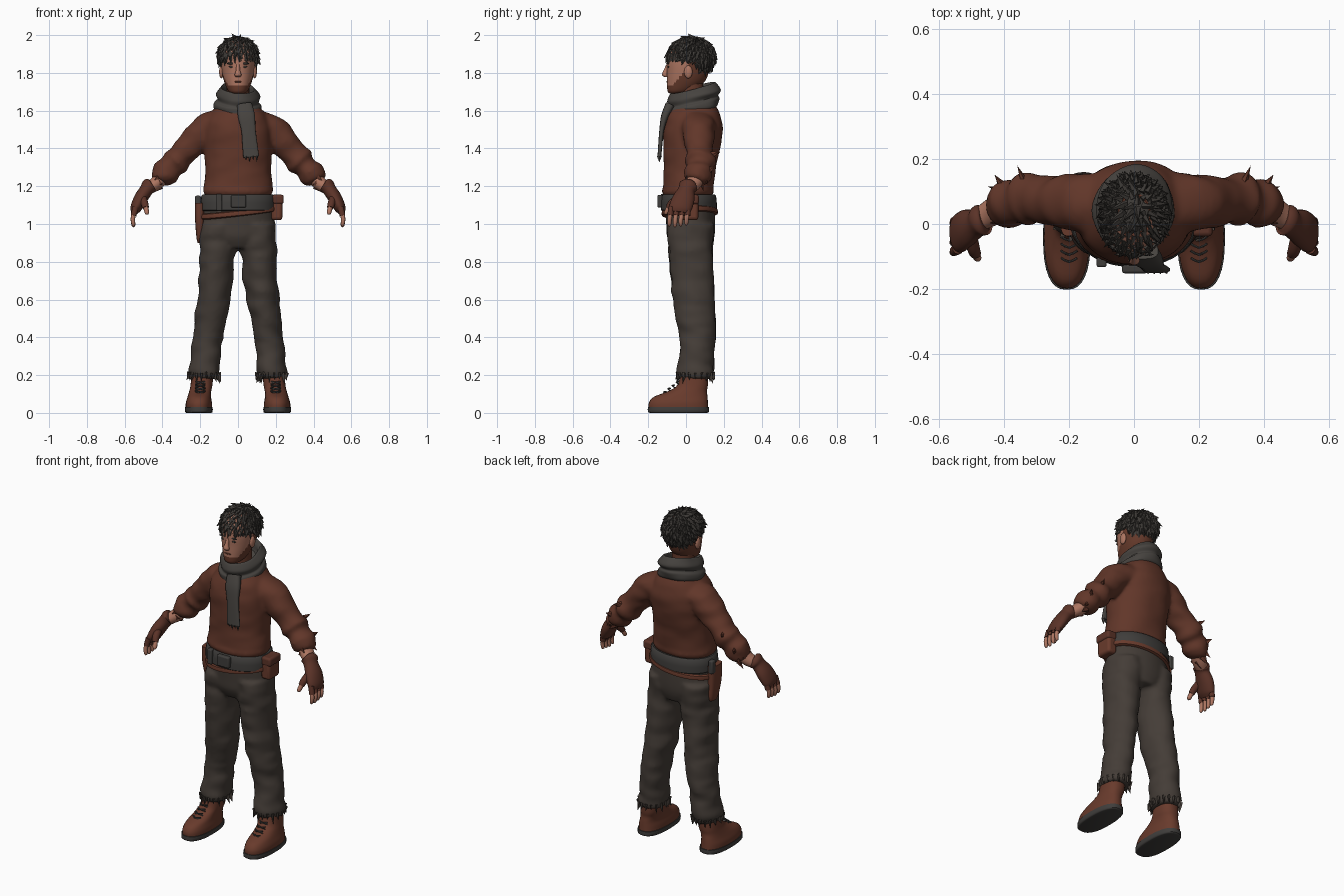
import bpy, bmesh, math, random
from mathutils import Vector, Matrix, noise

random.seed(4)
default_cube = bpy.data.objects.get("Cube")
if default_cube:
    bpy.data.objects.remove(default_cube, do_unlink=True)
X, Y, Z = Vector((1, 0, 0)), Vector((0, 1, 0)), Vector((0, 0, 1))


def material(name, *rgb):
    mat = bpy.data.materials.new(name)
    mat.use_nodes = True
    mat.diffuse_color = (*rgb, 1)
    mat.node_tree.nodes["Principled BSDF"].inputs["Base Color"].default_value = (*rgb, 1)
    return mat


skin = material("skin", .42, .18, .12)
hair_mat = material("charcoal_hair", .048, .043, .038)
stubble = material("brown_stubble", .13, .042, .024)
wool = material("rust_wool", .12, .037, .022)
scarf_mat = material("grey_scarf", .062, .056, .05)
cloth = material("dark_trouser_cloth", .058, .046, .038)
leather = material("boot_leather", .14, .043, .025)
glove_mat = material("glove_leather", .105, .033, .021)
dark = material("dark_belt_and_sole", .05, .047, .044)


def spline(rows, steps):
    """Catmull-Rom resampling of rows of numbers."""
    rows = [Vector(r) for r in rows]
    out, last = [], len(rows) - 1
    for i in range(last):
        a, b, c, d = rows[max(i - 1, 0)], rows[i], rows[i + 1], rows[min(i + 2, last)]
        for k in range(steps):
            t = k / steps
            out.append(b + (c - a) * (t / 2) + (a * 2 - b * 5 + c * 4 - d) * (t * t / 2)
                       + (b * 3 - a - c * 3 + d) * (t ** 3 / 2))
    return out + [rows[-1]]


def sweep(bm, rows, ref=None, both=False, sides=24, steps=4, power=1, tilt=(0, 0), ruffle=0):
    """Skin ellipses (x, y, z, ra, rb); flat rings, or rings across the path with ra along ref."""
    pts = spline(rows, steps)
    for sign in ((1, -1) if both else (1,)):
        rings = []
        for i, p in enumerate(pts):
            side, other = X, Y
            if ref:
                tangent = (pts[min(i + 1, len(pts) - 1)] - pts[max(i - 1, 0)]).to_3d().normalized()
                side = (ref - tangent * ref.dot(tangent)).normalized()
                other = tangent.cross(side)
            ring = []
            for j in range(sides):
                a = math.tau * j / sides
                c, s = [math.copysign(abs(f(a)) ** power, f(a)) for f in (math.cos, math.sin)]
                out = side * c * p[3] + other * s * p[4]
                co = p.to_3d() + out + Z * (tilt[0] * c + tilt[1] * s)
                co.x *= sign
                if ruffle:
                    out.x *= sign
                    co += out.normalized() * noise.noise(Vector((co.x, co.y, co.z * 2)) * 9) * ruffle
                ring.append(bm.verts.new(co))
            rings.append(ring)
        for lo, hi in zip(rings, rings[1:]):
            for j in range(sides):
                n = (j + 1) % sides
                bm.faces.new((lo[j], lo[n], hi[n], hi[j]))
        bm.faces.new(rings[0])
        bm.faces.new(rings[-1])


def spike(bm, base, tip, width, flat=1):
    """A tapering tuft or rag from base to tip."""
    axis = tip - base
    turn = axis.to_track_quat('Z', 'X').to_matrix().to_4x4()
    bmesh.ops.create_cone(bm, segments=5, radius1=width, radius2=0, depth=axis.length, cap_ends=True,
                          matrix=Matrix.Translation((base + tip) / 2) @ turn @ Matrix.Diagonal((1, flat, 1, 1)))


def ball(bm, centre, size):
    bmesh.ops.create_uvsphere(bm, u_segments=24, v_segments=14, radius=1,
                              matrix=Matrix.Translation(centre) @ Matrix.Diagonal((*size, 1)))


def finish(name, bm, *mats, blend=0, bevel=0):
    bmesh.ops.recalc_face_normals(bm, faces=bm.faces)
    mesh = bpy.data.meshes.new(name)
    bm.to_mesh(mesh)
    bm.free()
    for m in mats:
        mesh.materials.append(m)
    ob = bpy.data.objects.new(name, mesh)
    bpy.context.collection.objects.link(ob)
    bpy.ops.object.select_all(action='DESELECT')
    ob.select_set(True)
    bpy.context.view_layer.objects.active = ob
    bpy.ops.object.shade_smooth_by_angle(angle=math.radians(40))
    if blend:  # fuse overlapping volumes into one soft surface
        remesh = ob.modifiers.new("fuse", 'REMESH')
        remesh.mode, remesh.voxel_size, remesh.use_smooth_shade = 'VOXEL', blend, True
        soft = ob.modifiers.new("soften", 'SMOOTH')
        soft.iterations = 4
    if bevel:
        mod = ob.modifiers.new("round", 'BEVEL')
        mod.width, mod.segments = bevel, 3
    return ob


def swept(name, mat, rows, blend=0, **options):
    bm = bmesh.new()
    sweep(bm, rows, **options)
    return finish(name, bm, mat, blend=blend)


def box(name, mat, centre, size, bevel):
    bm = bmesh.new()
    bmesh.ops.create_cube(bm, size=1, matrix=Matrix.Translation(centre) @ Matrix.Diagonal((*size, 1)))
    return finish(name, bm, mat, bevel=bevel)


# Sweater: torso fused with both bunched sleeves
bm = bmesh.new()
sweep(bm, [(0, .01, 1.14, .165, .12), (0, .01, 1.17, .186, .138), (0, .012, 1.2, .183, .133),
           (0, .02, 1.3, .174, .138), (0, .03, 1.4, .176, .15), (0, .037, 1.5, .18, .157),
           (0, .04, 1.57, .155, .143), (0, .045, 1.62, .115, .12), (0, .05, 1.66, .08, .09)],
      sides=40, power=.9, ruffle=.006)
sweep(bm, [(.1, .06, 1.53, .1, .075), (.17, .065, 1.5, .092, .085), (.24, .07, 1.43, .08, .075),
           (.3, .075, 1.365, .075, .066), (.33, .075, 1.33, .084, .074), (.355, .07, 1.305, .066, .06),
           (.385, .065, 1.27, .077, .068), (.415, .055, 1.24, .064, .055), (.425, .05, 1.225, .045, .04)],
      ref=Y, both=True, ruffle=.012)
finish("sweater", bm, wool, blend=.011)

# Torn flaps on the back of the sleeves
bm = bmesh.new()
for s in (1, -1):
    for x, z in ((.33, 1.36), (.4, 1.28)):
        spike(bm, Vector((s * x, .11, z)), Vector((s * (x + .03), .18 - (x - .33) * .4, z + .02)), .03, .6)
    for k in range(7):
        a = k * math.tau / 7
        base = Vector((s * .41, .055 + .05 * math.cos(a), 1.24 + .04 * math.sin(a)))
        spike(bm, base, base + Vector((s * .04, .01 * math.cos(a), -.035)), .02, .5)
finish("sleeve_rags", bm, wool)

# Trousers: hips fused with the legs, then a frayed hem
bm = bmesh.new()
sweep(bm, [(0, .02, 1.13, .18, .132), (0, .025, 1, .196, .13), (0, .025, .93, .188, .125),
           (0, .03, .87, .12, .1)], sides=36)
sweep(bm, [(.1, .025, 1, .1, .125), (.106, .025, .88, .1, .12), (.112, .028, .8, .094, .114),
           (.13, .04, .6, .088, .112), (.145, .052, .5, .083, .103), (.158, .06, .4, .079, .095),
           (.17, .055, .3, .077, .094), (.18, .05, .22, .083, .098), (.182, .05, .18, .075, .09)],
      both=True, ruffle=.014)
finish("trousers", bm, cloth, blend=.011)
bm = bmesh.new()
for s in (1, -1):
    for k in range(18):
        a = math.tau * k / 18
        out = Vector((math.cos(a), math.sin(a), 0))
        base = Vector((s * .18, .05, .21)) + Vector((out.x * .072, out.y * .088, 0))
        spike(bm, base, base + out * random.uniform(0, .02) - Z * random.uniform(.03, .06), .02, .5)
finish("trouser_frays", bm, cloth)

# Boots, soles and laces
swept("boots", leather, [(.207, -.04, .025, .07, .158), (.207, -.04, .055, .069, .156),
                         (.205, -.028, .085, .062, .142), (.2, .008, .115, .058, .103),
                         (.193, .036, .15, .058, .08), (.186, .045, .23, .058, .072)],
      both=True, power=.85, sides=32)
swept("boot_soles", dark, [(.207, -.04, 0, .066, .152), (.207, -.04, .006, .073, .162),
                           (.207, -.04, .03, .073, .162)], both=True, power=.8, sides=32, steps=2)
bm = bmesh.new()
for k in range(4):
    y, z = -.105 + .022 * k, .107 + .017 * k
    for lean in (.006, -.006):
        sweep(bm, [(.175, y, z - lean, .004, .004), (.2, y - .012, z + .004, .004, .004),
                   (.225, y, z + lean, .004, .004)], ref=Z, both=True, sides=6, steps=2)
finish("boot_laces", bm, dark)

# Belt, buckle, slanted strap, side pouch and holster
swept("belt", dark, [(0, .015, 1.07, .18, .13), (0, .015, 1.075, .198, .148), (0, .015, 1.15, .194, .144),
                     (0, .015, 1.155, .18, .13)], sides=40, steps=2, power=.95)
box("buckle", dark, (.003, -.138, 1.12), (.08, .028, .066), .008)
box("belt_clip", dark, (-.1, -.118, 1.115), (.03, .03, .09), .006)
swept("hip_strap", leather, [(0, .02, 1.045, .19, .13), (0, .02, 1.05, .206, .148),
                             (0, .02, 1.072, .205, .147), (0, .02, 1.077, .19, .13)],
      sides=40, steps=2, tilt=(.022, .005))
box("side_pouch", leather, (.205, .015, 1.085), (.06, .1, .13), .016)
box("pouch_flap", glove_mat, (.21, .015, 1.13), (.064, .106, .05), .012)
swept("holster", leather, [(-.2, .03, .9, .014, .028), (-.2, .025, .93, .02, .04),
                           (-.203, .015, 1.02, .024, .05), (-.203, .015, 1.11, .024, .052)], power=.7)
box("holster_grip", dark, (-.212, .055, 1.11), (.03, .035, .08), .008)

# Forearms, fingerless gloves and bare fingertips
swept("forearms", skin, [(.4, .06, 1.25, .045, .04), (.44, .035, 1.21, .042, .036),
                         (.48, .01, 1.185, .034, .03)], ref=Y, both=True)
gloves, tips = bmesh.new(), bmesh.new()
sweep(gloves, [(.462, .015, 1.205, .036, .034), (.47, .012, 1.2, .05, .043), (.485, .002, 1.18, .044, .036),
               (.515, -.012, 1.135, .058, .036), (.54, -.03, 1.085, .06, .03), (.55, -.035, 1.06, .045, .018)],
      ref=Y, both=True)
for k in range(4):
    y = -.078 + .03 * k
    drop = .005 * abs(k - 1)
    sweep(gloves, [(.542, y, 1.09, .015, .017), (.553, y - .005, 1.045, .016, .016)],
          ref=Y, both=True, sides=10, steps=2)
    sweep(tips, [(.552, y - .005, 1.05, .012, .012), (.557, y - .009, 1.02 + drop, .012, .012),
                 (.553, y - .01, .992 + drop, .01, .01), (.55, y - .01, .984 + drop, .004, .004)],
          ref=Y, both=True, sides=10, steps=2)
sweep(gloves, [(.505, -.03, 1.145, .02, .022), (.495, -.075, 1.11, .02, .02), (.488, -.093, 1.085, .017, .016)],
      ref=X, both=True, sides=12)
sweep(tips, [(.489, -.09, 1.09, .013, .013), (.482, -.105, 1.06, .012, .012), (.48, -.107, 1.05, .005, .005)],
      ref=X, both=True, sides=10)
finish("gloves", gloves, glove_mat)
finish("fingertips", tips, skin)

# Head and neck, with stubble along the jaw and the shaved sides
bm = bmesh.new()
sweep(bm, [(0, -.055, 1.69, .03, .03), (0, -.03, 1.705, .052, .068), (0, -.002, 1.75, .072, .098),
           (0, .01, 1.8, .084, .11), (0, .015, 1.86, .09, .116), (0, .02, 1.92, .088, .11),
           (0, .02, 1.97, .05, .07)], sides=48, steps=6, power=.95)
sweep(bm, [(0, .03, 1.6, .06, .065), (0, .025, 1.78, .06, .065)])
for f in bm.faces:
    c = f.calc_center_median()
    jaw = 1.735 + max(0, c.y + .07) * 1.1
    f.material_index = int(c.z < jaw or c.y > .015)
finish("head", bm, skin, stubble)
bm = bmesh.new()
for s in (1, -1):
    ball(bm, (s * .088, .012, 1.805), (.012, .022, .034))
sweep(bm, [(0, -.094, 1.845, .009, .01), (0, -.106, 1.815, .011, .012), (0, -.112, 1.79, .018, .015),
           (0, -.104, 1.778, .012, .01)], sides=12)
finish("ears_and_nose", bm, skin)

# Brows, eyes and mouth as thin plates
bm = bmesh.new()
for s in (1, -1):
    ball(bm, (s * .036, -.093, 1.832), (.014, .004, .005))
    ball(bm, (s * .038, -.094, 1.85), (.022, .004, .005))
finish("eyes_and_brows", bm, hair_mat)
bm = bmesh.new()
ball(bm, (0, -.099, 1.753), (.022, .005, .004))
finish("mouth", bm, stubble)

# Hair: a cap cut along the hairline, covered with swept tufts
def hairline(y):
    return 1.865 - .095 * min(max((y - .04) / .07, 0), 1)


centre, size = Vector((0, .028, 1.882)), Vector((.1, .121, .1))
bm = bmesh.new()
ball(bm, centre, size)
low = [f for f in bm.faces if f.calc_center_median().z < hairline(f.calc_center_median().y)]
bmesh.ops.delete(bm, geom=low, context='FACES')
for k in range(420):
    h = 1 - 2 * (k + .5) / 420
    a = k * math.pi * (3 - math.sqrt(5))
    r = math.sqrt(1 - h * h)
    n = Vector((r * math.cos(a), r * math.sin(a), h))
    base = centre + n * size * .96
    if base.z < hairline(base.y) + .006:
        continue
    flow = (n - Vector((.1, .3, .95))).normalized()
    flow = (flow - n * flow.dot(n)).normalized()
    twist = Vector([random.uniform(-.3, .3) for _ in range(3)])
    spike(bm, base, base + (flow + n * .38 + twist).normalized() * random.uniform(.03, .05), .02, .6)
finish("hair", bm, hair_mat)

# Scarf: folded wrap, hanging tail and ragged end
swept("scarf_wrap", scarf_mat, [(0, .04, 1.575, .09, .1), (0, .042, 1.6, .122, .134), (0, .042, 1.635, .122, .14),
                                (0, .042, 1.652, .106, .128), (0, .042, 1.68, .116, .14),
                                (0, .042, 1.708, .102, .128), (0, .042, 1.722, .088, .112),
                                (0, .042, 1.7, .072, .094), (0, .042, 1.66, .06, .08)],
      sides=40, tilt=(-.008, .03), ruffle=.012)
bm = bmesh.new()
sweep(bm, [(.035, -.085, 1.63, .04, .025), (.045, -.112, 1.57, .045, .02), (.055, -.128, 1.5, .038, .013),
           (.063, -.136, 1.42, .04, .011), (.07, -.141, 1.355, .042, .01)], ref=X, power=.7)
for k in range(4):
    base = Vector((.042 + .019 * k, -.141, 1.36))
    spike(bm, base, base - Z * (.022 + .012 * (k % 2)), .014, .6)
finish("scarf_tail", bm, scarf_mat)
